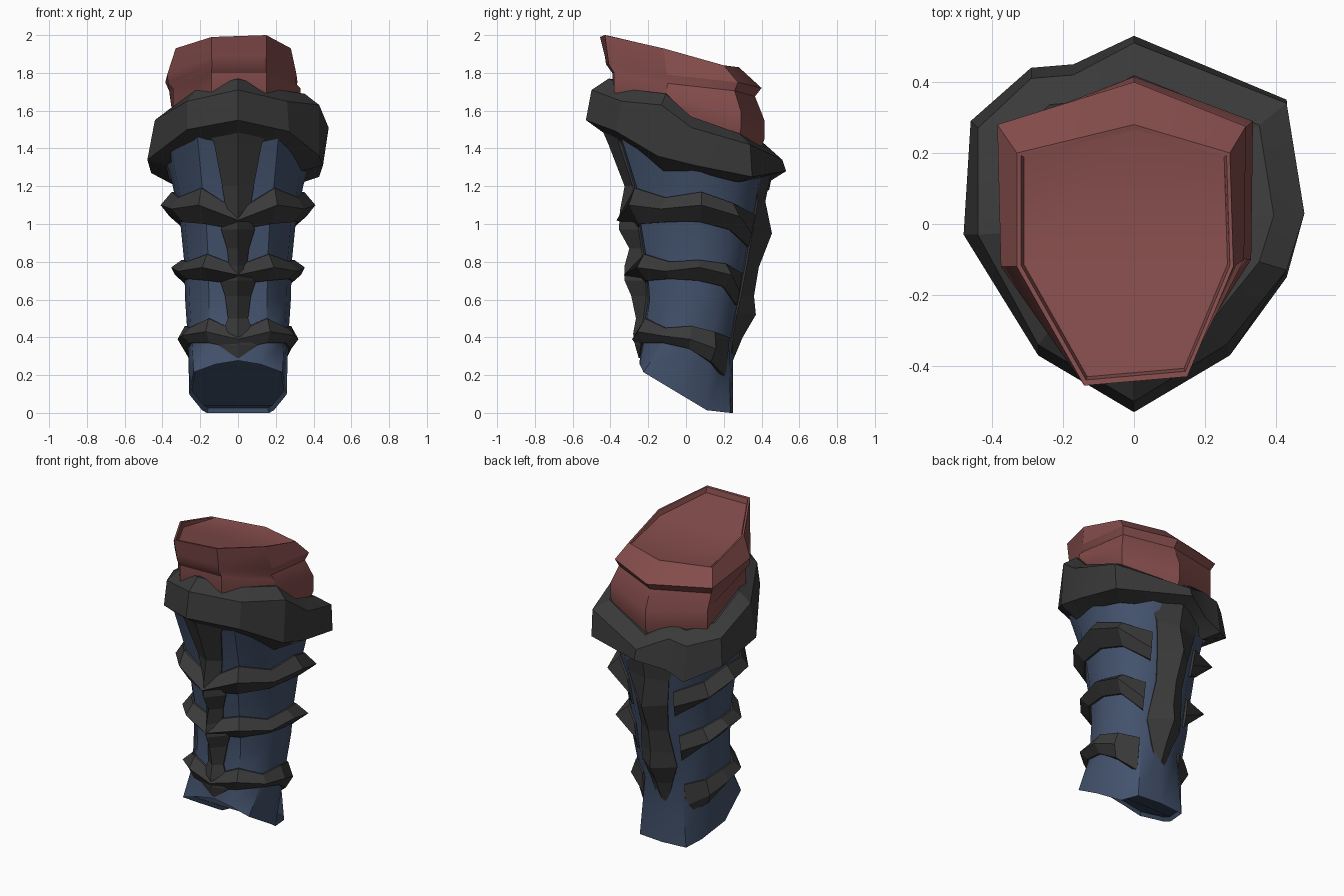
import bpy, bmesh, math
from mathutils import Vector

if "Cube" in bpy.data.objects:
    bpy.data.objects.remove(bpy.data.objects["Cube"])


def material(name, rgb):
    m = bpy.data.materials.new(name)
    m.diffuse_color = (*rgb, 1)
    m.use_nodes = True
    m.node_tree.nodes["Principled BSDF"].inputs["Base Color"].default_value = m.diffuse_color
    return m


BLUE = material("slate_blue", (0.056, 0.085, 0.152))
GREY = material("charcoal", (0.042, 0.042, 0.042))
RED = material("dusty_red", (0.23, 0.073, 0.071))


def loft(name, rings, mat, closed=True, cap_start=False, cap_end=False, smooth=None):
    """Skin a list of equally long point rings (or open rows)."""
    bm = bmesh.new()
    vs = [[bm.verts.new(p) for p in r] for r in rings]
    n = len(vs[0])
    for a, b in zip(vs, vs[1:]):
        for i in range(n if closed else n - 1):
            j = (i + 1) % n
            bm.faces.new((a[i], a[j], b[j], b[i]))
    if cap_start:
        bm.faces.new(vs[0][::-1])
    if cap_end:
        bm.faces.new(vs[-1])
    me = bpy.data.meshes.new(name)
    bm.to_mesh(me)
    bm.free()
    me.materials.append(mat)
    ob = bpy.data.objects.new(name, me)
    bpy.context.collection.objects.link(ob)
    if smooth:
        bpy.ops.object.select_all(action='DESELECT')
        ob.select_set(True)
        bpy.context.view_layer.objects.active = ob
        bpy.ops.object.shade_smooth_by_angle(angle=math.radians(smooth))
    return ob


def lerp_table(table, x):
    for (x0, *a), (x1, *b) in zip(table, table[1:]):
        if x <= x1:
            f = max(0, (x - x0) / (x1 - x0))
            return [p + (q - p) * f for p, q in zip(a, b)]
    return list(table[-1][1:])


# Body outline: height, half width, front y, back y
BODY = [(0, .25, -.245, .25), (.2, .265, -.245, .225), (.4, .265, -.235, .25),
        (.6, .28, -.205, .295), (.8, .285, -.22, .33), (1.0, .305, -.255, .37),
        (1.2, .345, -.28, .41), (1.4, .40, -.35, .43), (1.55, .40, -.39, .43)]
# Half cross-section from front (0) to back (6)
HALF = [(0, 0, -1), (1, .55, -.95), (2, .92, -.5), (3, 1, .05),
        (4, .9, .55), (5, .5, .92), (6, 0, 1)]
# Half outline of the bottom opening
BOTTOM = [(0, -.245), (.12, -.245), (.235, -.225), (.258, -.03),
          (.19, .11), (.165, .235), (0, .25)]


def surf(t, z, out=0.0):
    """Point on the body; negative t is the left side."""
    u, v = lerp_table(HALF, abs(t))
    w, yf, yb = lerp_table(BODY, z)
    x = math.copysign(w * u, t)
    mid, half = (yf + yb) / 2, (yb - yf) / 2
    d = Vector((x, half * v, 0)).normalized() * out
    return Vector((x + d.x, mid + half * v + d.y, z))


# Body sleeve with slanted, slightly recessed bottom and slanted hidden top
ts = [0, 1, 2, 3, 4, 5, 6, -5, -4, -3, -2, -1]
bottom = []
for t in ts:
    x, y = BOTTOM[abs(t)]
    z = max(0, .08 - .6 * y) + (.05, .03, 0, 0, 0, 0, 0)[abs(t)]
    bottom.append(Vector((math.copysign(x, t), y, z)))
ctr = sum(bottom, Vector()) / len(bottom)
recess = [ctr + (p - ctr) * .95 + Vector((0, .01, .02)) for p in bottom]
top = [surf(t, 1.4 - .35 * surf(t, 1.4).y) for t in ts]
rings = [recess, bottom] + [[surf(t, z) for t in ts]
                            for z in (.38, .6, .8, 1.0, 1.2)] + [top]
loft("body_sleeve", rings, BLUE, cap_start=True, smooth=40)

# Raised chevron ribs: t, low z, peak z, top z, peak offset
RIBS = {
    "upper_rib": [(0, .97, 1.02, 1.07, .11), (1, 1.0, 1.10, 1.19, .06),
                  (2, 1.01, 1.08, 1.14, .065), (3, 1.01, 1.10, 1.17, .085),
                  (4, .97, 1.04, 1.11, .095), (5, .88, .95, 1.05, .015)],
    "middle_rib": [(0, .68, .73, .78, .115), (1, .70, .77, .84, .065),
                   (2, .71, .75, .80, .065), (3, .70, .77, .81, .07),
                   (4, .67, .73, .79, .09), (4.9, .57, .64, .74, .015)],
    "lower_rib": [(0, .34, .39, .43, .05), (1, .37, .43, .50, .045),
                  (2, .37, .41, .45, .06), (3, .34, .39, .46, .055),
                  (4, .27, .34, .43, .05), (4.9, .19, .26, .40, .015)],
}
for name, st in RIBS.items():
    rows = []
    for sign, seq in ((-1, st[:0:-1]), (1, st)):
        for t, lo, pk, hi, out in seq:
            t *= sign
            rows.append([surf(t, lo, -.01), surf(t, lo, .012), surf(t, pk, out),
                         surf(t, hi, .012), surf(t, hi, -.01)])
    loft(name, rows, GREY, closed=False, cap_start=True, cap_end=True)


# Front and back spines: height, half width, ridge y
def spine(name, stations, back):
    rows = []
    for z, hw, y in stations:
        t = hw / (.54 * lerp_table(BODY, z)[0])
        t = 6 - t if back else t
        row = [surf(-t, z, -.01), surf(-t, z, .01), Vector((0, y, z)),
               surf(t, z, .01), surf(t, z, -.01)]
        rows.append(row if back else row[::-1])
    loft(name, rows[::-1], GREY, closed=False)


spine("front_spine", [(1.56, .18, -.47), (1.42, .12, -.41), (1.2, .08, -.325),
                      (1.07, .06, -.35), (.97, .085, -.355), (.87, .055, -.30),
                      (.78, .045, -.325), (.7, .09, -.325), (.62, .065, -.29),
                      (.5, .05, -.265), (.42, .08, -.28), (.36, .1, -.27),
                      (.29, .005, -.25)], False)
spine("back_spine", [(1.36, .26, .47), (1.12, .15, .42), (.95, .12, .455),
                     (.77, .1, .385), (.62, .12, .36), (.52, .13, .37),
                     (.4, .08, .30), (.25, .03, .235)], True)

# Heavy faceted collar
low = [(0, -.53, 1.55), (.27, -.37, 1.49), (.43, -.15, 1.36), (.45, .05, 1.31),
       (.43, .35, 1.25), (0, .53, 1.28), (-.17, .45, 1.23), (-.29, .44, 1.18),
       (-.46, .29, 1.27), (-.48, -.03, 1.34), (-.27, -.37, 1.50)]
mid = [(0, -.50, 1.71), (.26, -.34, 1.65), (.43, -.13, 1.63), (.48, .03, 1.51),
       (.43, .34, 1.42), (0, .51, 1.34), (-.17, .42, 1.42), (-.29, .41, 1.40),
       (-.44, .27, 1.44), (-.44, -.03, 1.55), (-.27, -.34, 1.65)]


def shrink(ring, s, dz):
    return [(x * s, y * s, z + dz) for x, y, z in ring]


under = [(x * .79, y * .79, z - (.08 if y < -.1 else .03)) for x, y, z in low]
loft("collar", [under, low, mid, shrink(mid, .82, .06),
                shrink(mid, .68, .05)], GREY, smooth=20)

# Folded neck lining: the fold is deep at the back and fades at the front
rim = [(.15, -.43, 2.0), (.28, -.12, 1.93), (.27, .2, 1.84), (0, .28, 1.83),
       (-.33, .2, 1.84), (-.33, -.12, 1.93), (-.14, -.455, 1.99)]
fold = [(.15, -.415, 1.89), (.31, -.1, 1.79), (.315, .275, 1.75), (0, .40, 1.72),
        (-.385, .28, 1.75), (-.375, -.12, 1.79), (-.14, -.43, 1.89)]
base = [(.15, -.38, 1.70), (.33, -.1, 1.62), (.335, .29, 1.50), (0, .415, 1.45),
        (-.35, .28, 1.50), (-.345, -.12, 1.62), (-.14, -.39, 1.70)]
tuck = [(x * (.985 - .1 * max(0, y + .1)), y * (.985 - .18 * max(0, y)), z - .045)
        for x, y, z in fold]
bulge = [(x, y, z + .1) for x, y, z in base]
lip = shrink(rim, .965, -.002)
inner = [(x * .94, y * .945, z - (.035 if y < 0 else .004)) for x, y, z in rim]
loft("neck_lining", [shrink(base, .9, -.12), base, bulge, tuck, fold, rim, lip, inner],
     RED, cap_end=True, smooth=32)
